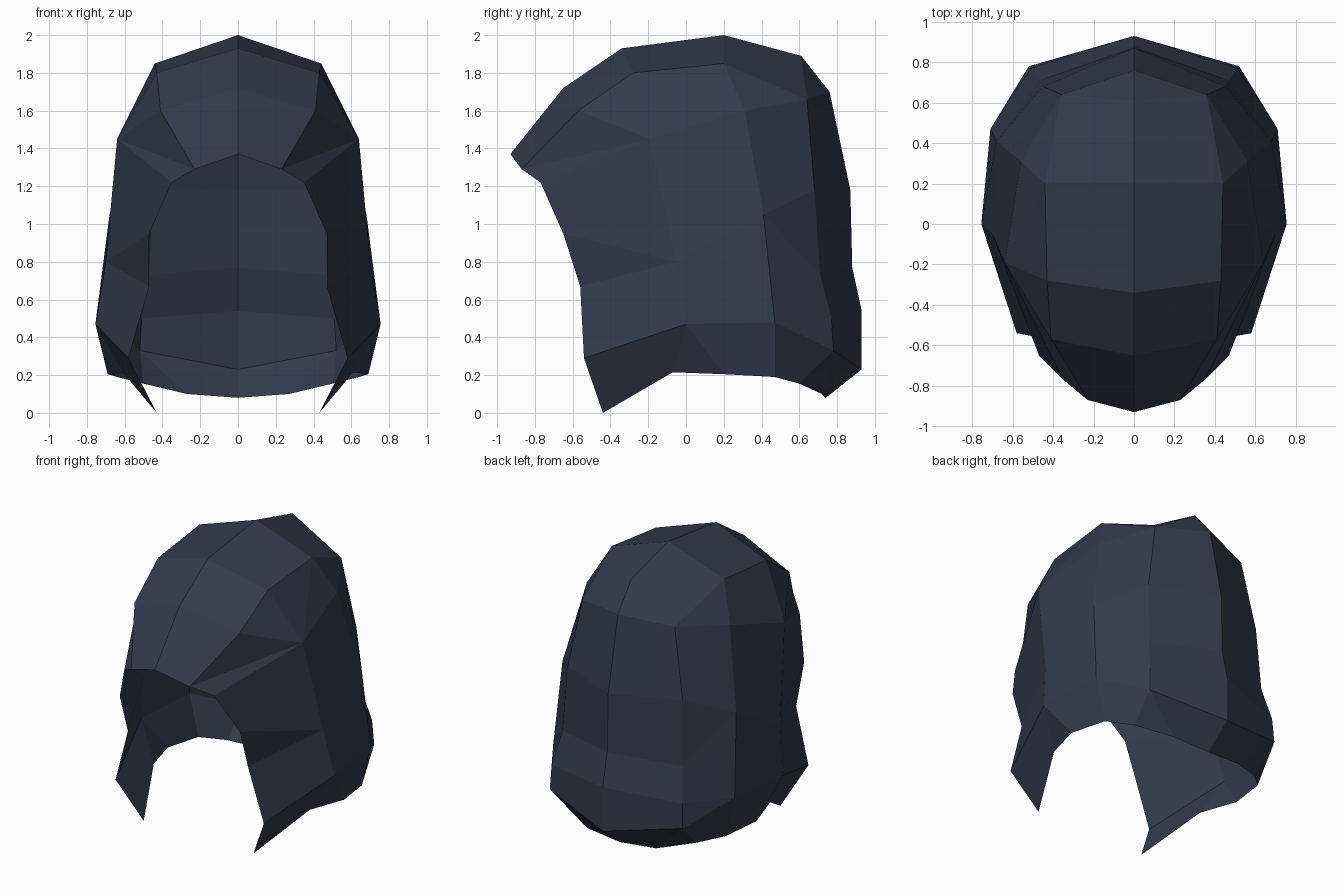
import bpy, bmesh
from mathutils import Vector

if "Cube" in bpy.data.objects:
    bpy.data.objects.remove(bpy.data.objects["Cube"])

# Guide lines of the right half, each running along the cloth
centre = [(0, -.93, 1.37), (0, -.65, 1.72), (0, -.34, 1.93), (0, .20, 2.0), (0, .61, 1.89), (0, .76, 1.70),
          (0, .87, 1.18), (0, .88, .77), (0, .93, .54), (0, .93, .23), (0, .74, .08)]
ridge = [(.23, -.87, 1.29), (.41, -.57, 1.60), (.43, -.28, 1.80), (.44, .20, 1.85), (.36, .64, 1.66),
         (.45, .68, 1.18), (.47, .71, .73), (.51, .77, .50), (.52, .78, .33), (.27, .72, .10)]
rear_side = [(.56, .31, 1.60), (.68, .41, 1.05), (.71, .47, .48), (.64, .47, .19)]
front_side = [(.64, -.19, 1.45), (.70, -.05, .80), (.755, 0, .47), (.61, -.07, .215)]
opening = [(.35, -.77, 1.22), (.47, -.65, .95), (.47, -.56, .67), (.58, -.54, .29), (.43, -.44, 0)]
hem_back = (.50, .60, .155)
hem_side = (.69, .20, .205)

bm = bmesh.new()


def pick(line, steps):
    return [line[int(s)] for s in steps]


def bridge(a, b):
    """Join two equally long guide lines; repeated points make triangles."""
    for i in range(len(a) - 1):
        corners = list(dict.fromkeys([a[i], a[i + 1], b[i + 1], b[i]]))
        if len(corners) > 2:
            bm.faces.new([bm.verts.new(p) for p in corners])


# Crown, back and neck: centre line to ridge
bridge(centre, pick(ridge, "01234456789"))
# Rear corner: ridge to rear side line, ending at the hem
bridge(ridge[3:9] + [hem_back], [ridge[3]] + pick(rear_side, "011223"))
bridge([ridge[8], ridge[9]], [hem_back, hem_back])
# Cheek: rear side line to front side line
bridge([ridge[3]] + rear_side[:3], [ridge[3]] + front_side[:3])
bridge([rear_side[2], rear_side[3]], [front_side[2], hem_side])
bridge([front_side[2], hem_side], [front_side[2], front_side[3]])
# Face opening: ridge front and opening edge to front side line
bridge(ridge[3::-1] + opening, pick(front_side, "000001123"))

bmesh.ops.remove_doubles(bm, verts=bm.verts, dist=.001)
bmesh.ops.recalc_face_normals(bm, faces=bm.faces)
middle = Vector((0, 0, 1))
if sum(f.normal.dot(f.calc_center_median() - middle) for f in bm.faces) < 0:
    bmesh.ops.reverse_faces(bm, faces=bm.faces)

mesh = bpy.data.meshes.new("hood")
bm.to_mesh(mesh)
bm.free()
hood = bpy.data.objects.new("hood", mesh)
bpy.context.collection.objects.link(hood)

# Left half
mirror = hood.modifiers.new("mirror", 'MIRROR')
mirror.use_axis[0] = True

cloth = bpy.data.materials.new("dark navy cloth")
cloth.diffuse_color = (.032, .042, .072, 1)
cloth.use_nodes = True
cloth.node_tree.nodes["Principled BSDF"].inputs["Base Color"].default_value = cloth.diffuse_color
mesh.materials.append(cloth)
